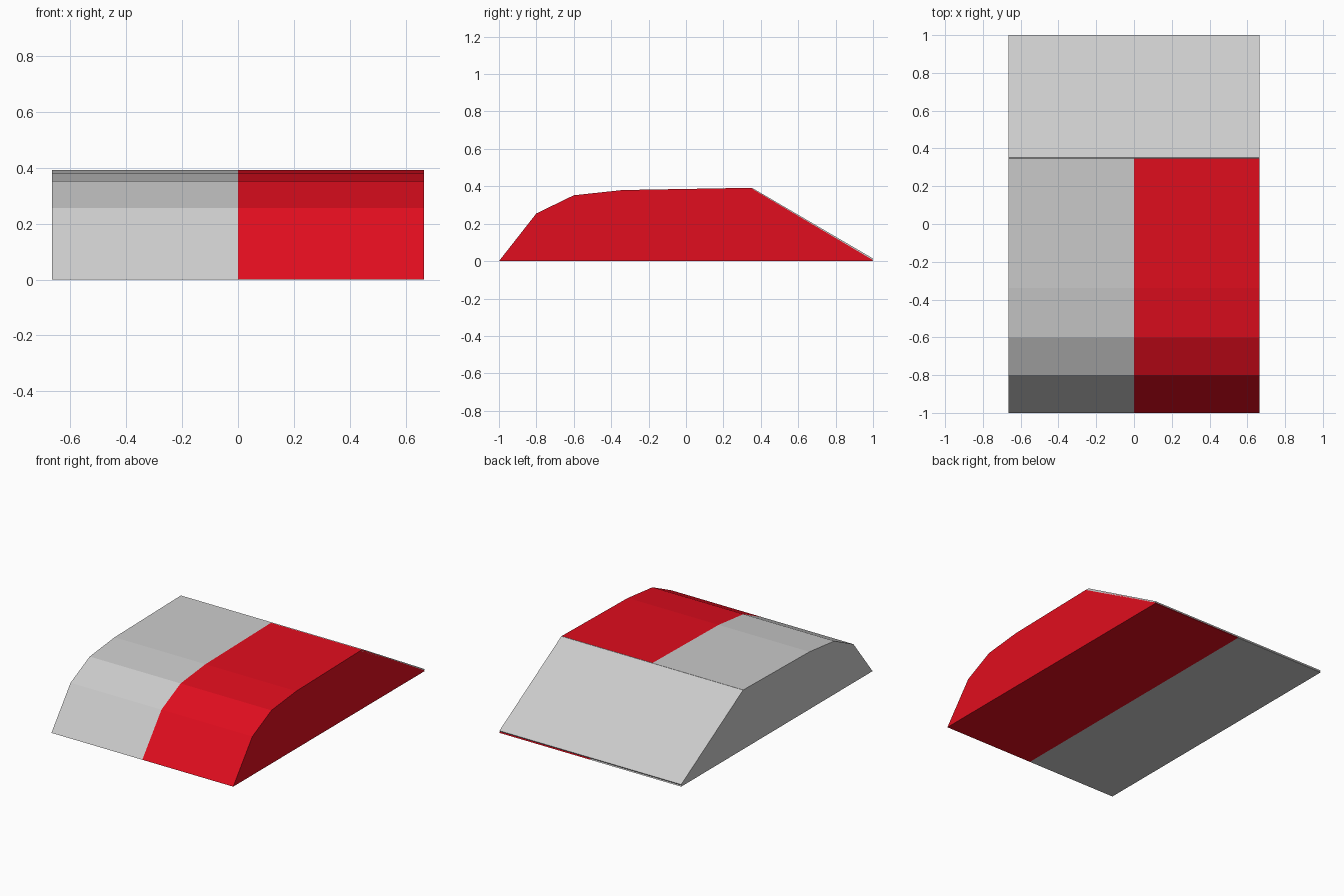
import bpy
import bmesh

if "Cube" in bpy.data.objects:
    bpy.data.objects.remove(bpy.data.objects["Cube"])

HALF_WIDTH = 0.665

# Side outline (y, z) of the wedge, from the front toe over the ridge to the back lip
BODY = [(-1, 0), (-0.8, 0.255), (-0.6, 0.352), (-0.34, 0.38),
        (0.345, 0.392), (0.995, 0.008), (1, 0)]
# Thin cover lying on the back slope
COVER = [(0.335, 0.388), (0.353, 0.392), (1, 0.014), (0.995, 0.006)]


def extrude_profile(name, profile, x0, x1, caps, material=None):
    """Sweep a (y, z) outline from x0 to x1, closing the ends listed in caps."""
    bm = bmesh.new()
    rings = [[bm.verts.new((x, y, z)) for y, z in profile] for x in (x0, x1)]
    n = len(profile)
    for i in range(n):
        j = (i + 1) % n
        bm.faces.new((rings[0][i], rings[0][j], rings[1][j], rings[1][i]))
    for end in caps:
        bm.faces.new(rings[end])
    bmesh.ops.recalc_face_normals(bm, faces=bm.faces)
    mesh = bpy.data.meshes.new(name)
    bm.to_mesh(mesh)
    bm.free()
    if material:
        mesh.materials.append(material)
    obj = bpy.data.objects.new(name, mesh)
    bpy.context.collection.objects.link(obj)
    return obj


red = bpy.data.materials.new("red")
red.diffuse_color = (0.75, 0.004, 0.013, 1)
red.use_nodes = True
red.node_tree.nodes["Principled BSDF"].inputs["Base Color"].default_value = red.diffuse_color

# Grey left half and red right half, open where they meet at the middle
extrude_profile("left_body", BODY, -HALF_WIDTH, 0, caps=[0])
extrude_profile("right_body", BODY, 0, HALF_WIDTH, caps=[1], material=red)

# Grey sloping back cover across the full width
extrude_profile("back_cover", COVER, -HALF_WIDTH, HALF_WIDTH, caps=[0, 1])
